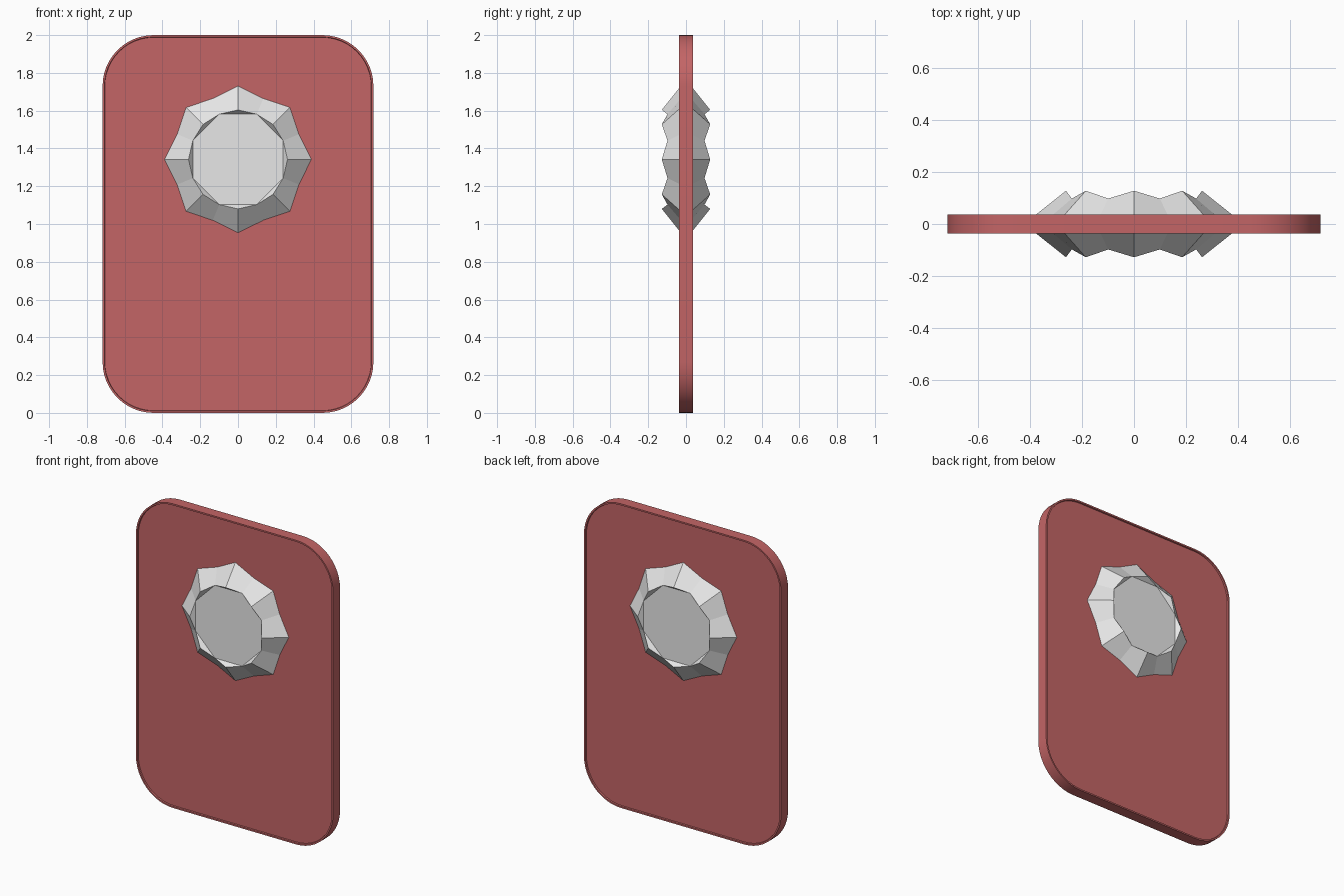
import bpy, bmesh, math

if "Cube" in bpy.data.objects:
    bpy.data.objects.remove(bpy.data.objects["Cube"])

def material(name, rgb):
    m = bpy.data.materials.new(name)
    m.diffuse_color = (*rgb, 1)
    m.use_nodes = True
    m.node_tree.nodes["Principled BSDF"].inputs["Base Color"].default_value = m.diffuse_color
    return m

def make_object(name, bm, mat):
    bmesh.ops.recalc_face_normals(bm, faces=bm.faces)
    me = bpy.data.meshes.new(name)
    bm.to_mesh(me)
    bm.free()
    me.materials.append(mat)
    ob = bpy.data.objects.new(name, me)
    bpy.context.collection.objects.link(ob)
    return ob

def loft(bm, rings):
    """Bridge equal-length vertex rings one after another."""
    for a, b in zip(rings, rings[1:]):
        n = len(a)
        for i in range(n):
            j = (i + 1) % n
            bm.faces.new((a[i], a[j], b[j], b[i]))

red = material("muted red", (0.55, 0.13, 0.133))
silver = material("light grey", (0.8, 0.8, 0.8))

# Rounded card with a thin raised rim around slightly recessed faces
HALF_W, HALF_H, RADIUS, SEG = 0.717, 1.0, 0.27, 12

def card_ring(bm, inset, y):
    r = RADIUS - inset
    ring = []
    for k, (sx, sz) in enumerate(((1, 1), (-1, 1), (-1, -1), (1, -1))):
        for s in range(SEG + 1):
            a = math.pi / 2 * (k + s / SEG)
            ring.append(bm.verts.new((sx * (HALF_W - RADIUS) + r * math.cos(a), y,
                                      1 + sz * (HALF_H - RADIUS) + r * math.sin(a))))
    return ring

bm = bmesh.new()
rings = [card_ring(bm, i, y) for i, y in
         ((0.012, -0.027), (0.010, -0.036), (0, -0.036),
          (0, 0.036), (0.010, 0.036), (0.012, 0.027))]
loft(bm, rings)
bm.faces.new(rings[0])
bm.faces.new(rings[-1])
card = make_object("card", bm, red)
bpy.context.view_layer.objects.active = card
card.select_set(True)
bpy.ops.object.shade_smooth_by_angle(angle=math.radians(30))

# Faceted star gem through the card: peaks alternate with valleys
CENTRE_Z = 1.342

def star_ring(bm, peak, valley):
    ring = []
    for i in range(16):
        r, y = valley if i % 2 else peak
        a = math.pi * i / 8
        ring.append(bm.verts.new((r * math.cos(a), y, CENTRE_Z + r * math.sin(a))))
    return ring

bm = bmesh.new()
rings = [star_ring(bm, (p, yp), (v, yv)) for p, yp, v, yv in
         ((0.262, -0.128, 0.259, -0.098), (0.39, -0.026, 0.35, -0.026),
          (0.39, 0.026, 0.35, 0.026), (0.262, 0.128, 0.259, 0.098))]
loft(bm, rings)
for ring in (rings[0], rings[-1]):
    bm.faces.new(ring[1::2])                      # sunken octagon
    for i in range(0, 16, 2):                     # inner side of each peak
        bm.faces.new((ring[i - 1], ring[i], ring[i + 1]))
make_object("star_gem", bm, silver)
